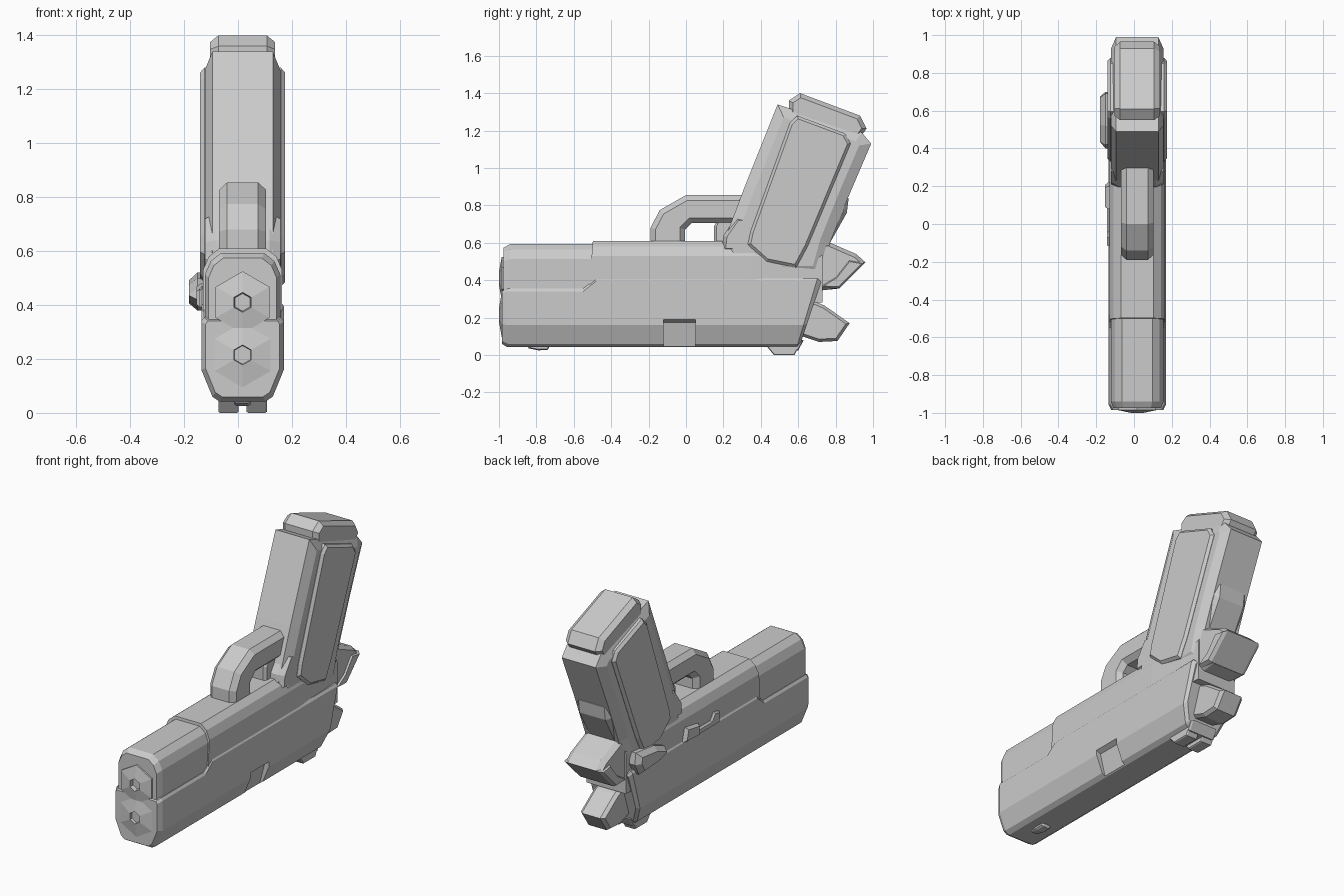
import bpy, bmesh, math
from mathutils import Vector

CX = 0.017  # centre plane of the body

if "Cube" in bpy.data.objects:
    bpy.data.objects.remove(bpy.data.objects["Cube"])

grey = bpy.data.materials.new("light_grey")
grey.use_nodes = True
grey.diffuse_color = (0.6, 0.6, 0.6, 1)
grey.node_tree.nodes["Principled BSDF"].inputs["Base Color"].default_value = (0.6, 0.6, 0.6, 1)


def loft(name, rings):
    """Skin a list of equal-length rings and cap both ends."""
    bm = bmesh.new()
    loops = [[bm.verts.new(p) for p in r] for r in rings]
    n = len(loops[0])
    for a, b in zip(loops, loops[1:]):
        for i in range(n):
            j = (i + 1) % n
            bm.faces.new((a[i], a[j], b[j], b[i]))
    bm.faces.new(loops[0])
    bm.faces.new(loops[-1])
    bmesh.ops.recalc_face_normals(bm, faces=bm.faces)
    mesh = bpy.data.meshes.new(name)
    bm.to_mesh(mesh)
    bm.free()
    mesh.materials.append(grey)
    ob = bpy.data.objects.new(name, mesh)
    bpy.context.collection.objects.link(ob)
    return ob


def inset(poly, d):
    """Shrink a polygon by a mitred offset."""
    pts = [Vector(p) for p in poly]
    n = len(pts)
    area = sum(pts[i - 1].x * pts[i].y - pts[i].x * pts[i - 1].y for i in range(n))
    s = 1 if area > 0 else -1
    out = []
    for i, p in enumerate(pts):
        e1 = (p - pts[i - 1]).normalized()
        e2 = (pts[(i + 1) % n] - p).normalized()
        n1, n2 = Vector((-e1.y, e1.x)) * s, Vector((-e2.y, e2.x)) * s
        out.append(p + (n1 + n2) * d / (1 + n1.dot(n2)))
    return out


def slab(name, poly, x0, x1, d=0.02, cx=0.02, both=True):
    """Side profile (y, z) extruded along x with chamfered rims."""
    small = inset(poly, d)
    steps = [(x0, small), (x0 + cx, poly)] if both else [(x0, poly)]
    steps += [(x1 - cx, poly), (x1, small)]
    return loft(name, [[(CX + x, p[0], p[1]) for p in q] for x, q in steps])


def mirrored(half):
    return half + [(-x, z) for x, z in reversed(half)]


def ring(half, y, lean=0.0, scale=1.0, mid=0.3):
    """Cross-section ring at y; lean moves the top backwards."""
    return [(CX + x * scale, y + lean * (z - mid), mid + (z - mid) * scale)
            for x, z in mirrored(half)]


# Slide, with a raised step along its upper edge
def slide_half(top):
    return [(0.085, 0.042), (0.112, 0.06), (0.153, 0.16), (0.153, top - 0.015), (0.143, top)]


low, high = slide_half(0.355), slide_half(0.41)
slide = loft("slide", [
    ring(low, -0.985, scale=0.9, mid=0.22), ring(low, -0.955), ring(low, -0.55),
    ring(high, -0.48), ring(high, 0.64, lean=0.3, mid=0.2),
    ring(high, 0.665, lean=0.3, scale=0.9, mid=0.22)])

# Ejection port cut into the lower right edge of the slide
port = [(0.08, 0.0), (0.125, 0.175), (0.2, 0.215), (0.2, 0.0)]
cutter = loft("port_cutter", [[(CX + x, y, z) for x, z in port] for y in (-0.12, 0.05)])
cutter.hide_render = True
cutter.hide_viewport = True
cut = slide.modifiers.new("port", "BOOLEAN")
cut.operation, cut.object, cut.solver = "DIFFERENCE", cutter, "EXACT"


# Frame in two sections
def frame_half(width, top):
    return [(width, 0.28), (width, top - 0.08), (width - 0.022, top - 0.03), (width - 0.06, top)]


nose = frame_half(0.14, 0.593)
loft("frame_front", [ring(nose, -0.975, scale=0.9, mid=0.4), ring(nose, -0.94), ring(nose, -0.47)])
rail = frame_half(0.147, 0.61)
loft("frame_rear", [ring(rail, -0.515, lean=0.08, mid=0.4), ring(rail, 0.35),
                    ring(frame_half(0.13, 0.6), 0.73)])

# Twin hexagonal muzzles with recessed bores
for name, z, r in (("upper_muzzle", 0.41, 0.115), ("lower_muzzle", 0.215, 0.12)):
    loft(name, [[(CX + q * math.sin(k * math.pi / 3), y, z + q * math.cos(k * math.pi / 3))
                 for k in range(6)]
                for q, y in ((r, -0.94), (r, -0.985), (0.037, -1.0), (0.03, -0.96))])

# Grip, side panels and base
slab("grip", [(0.2, 0.6), (0.31, 0.89), (0.49, 1.34), (0.94, 1.19), (0.99, 1.13),
              (0.87, 0.85), (0.77, 0.6), (0.72, 0.42), (0.2, 0.42)], -0.14, 0.14, 0.055, 0.028)
slab("grip_tang", [(0.7, 0.72), (0.8, 0.86), (0.87, 0.84), (0.86, 0.76), (0.77, 0.6), (0.7, 0.55)],
     -0.11, 0.11, 0.02, 0.025)
panel = [(0.595, 1.28), (0.85, 1.185), (0.88, 1.13), (0.65, 0.58), (0.59, 0.468),
         (0.43, 0.5), (0.33, 0.59), (0.345, 0.66), (0.555, 1.24)]
slab("left_grip_panel", panel, 0.11, 0.157, 0.015, 0.015, False)
slab("right_grip_panel", panel, -0.11, -0.157, 0.015, -0.015, False)
slab("grip_base", [(0.55, 1.27), (0.55, 1.36), (0.61, 1.4), (0.93, 1.28), (0.965, 1.21), (0.9, 1.12)],
     -0.12, 0.12, 0.022, 0.03)

# Flared web where the grip meets the frame
slab("grip_web", [(0.19, 0.55), (0.2, 0.64), (0.27, 0.74), (0.4, 0.74), (0.4, 0.55)],
     -0.14, 0.14, 0.02, 0.04)

# Trigger guard and trigger
slab("trigger_guard", [(-0.19, 0.56), (-0.19, 0.68), (-0.14, 0.775), (0.0, 0.855), (0.36, 0.855),
                       (0.36, 0.705), (0.03, 0.705), (-0.005, 0.67), (-0.005, 0.56)],
     -0.087, 0.087, 0.028, 0.03)
slab("trigger", [(0.15, 0.56), (0.15, 0.69), (0.18, 0.74), (0.3, 0.74), (0.3, 0.56)],
     -0.06, 0.06, 0.012, 0.015)

# Tail spur and hammer
slab("tail_spur", [(0.6, 0.37), (0.6, 0.56), (0.76, 0.605), (0.91, 0.54), (0.96, 0.495),
                   (0.815, 0.355), (0.72, 0.345)], -0.12, 0.12, 0.02, 0.03)
slab("spur_ridge", [(0.7, 0.36), (0.8, 0.42), (0.87, 0.51), (0.96, 0.495), (0.82, 0.355)],
     -0.13, 0.13, 0.01, 0.02)
slab("hammer", [(0.6, 0.18), (0.68, 0.29), (0.74, 0.265), (0.875, 0.17), (0.81, 0.075),
                (0.71, 0.07), (0.62, 0.1)], -0.08, 0.08, 0.015, 0.02)

# Sights: one front post and a split rear pair
slab("front_sight", [(-0.86, 0.06), (-0.84, 0.035), (-0.79, 0.025), (-0.74, 0.027), (-0.72, 0.06)],
     -0.03, 0.03, 0.006, 0.01)
rear = [(0.42, 0.06), (0.47, 0.0), (0.58, 0.0), (0.62, 0.08), (0.5, 0.09)]
slab("left_rear_sight", rear, 0.015, 0.09, 0.004, 0.006)
slab("right_rear_sight", rear, -0.09, -0.015, 0.004, 0.006)
slab("rear_sight_base", [(0.42, 0.08), (0.46, 0.025), (0.6, 0.025), (0.63, 0.08)],
     -0.09, 0.09, 0.005, 0.01)

# Controls on the right side: slide stop and safety lever
slab("slide_stop", [(-0.12, 0.39), (-0.12, 0.46), (-0.07, 0.47), (-0.04, 0.43), (0.2, 0.43), (0.2, 0.39)],
     -0.1, -0.16, 0.008, -0.01, False)
slab("slide_stop_pad", [(0.08, 0.39), (0.08, 0.46), (0.2, 0.48), (0.22, 0.4)],
     -0.1, -0.17, 0.01, -0.015, False)
slab("safety_lever", [(0.4, 0.42), (0.42, 0.46), (0.52, 0.5), (0.69, 0.52), (0.7, 0.45), (0.66, 0.38), (0.5, 0.39)],
     -0.1, -0.198, 0.025, -0.03, False)
